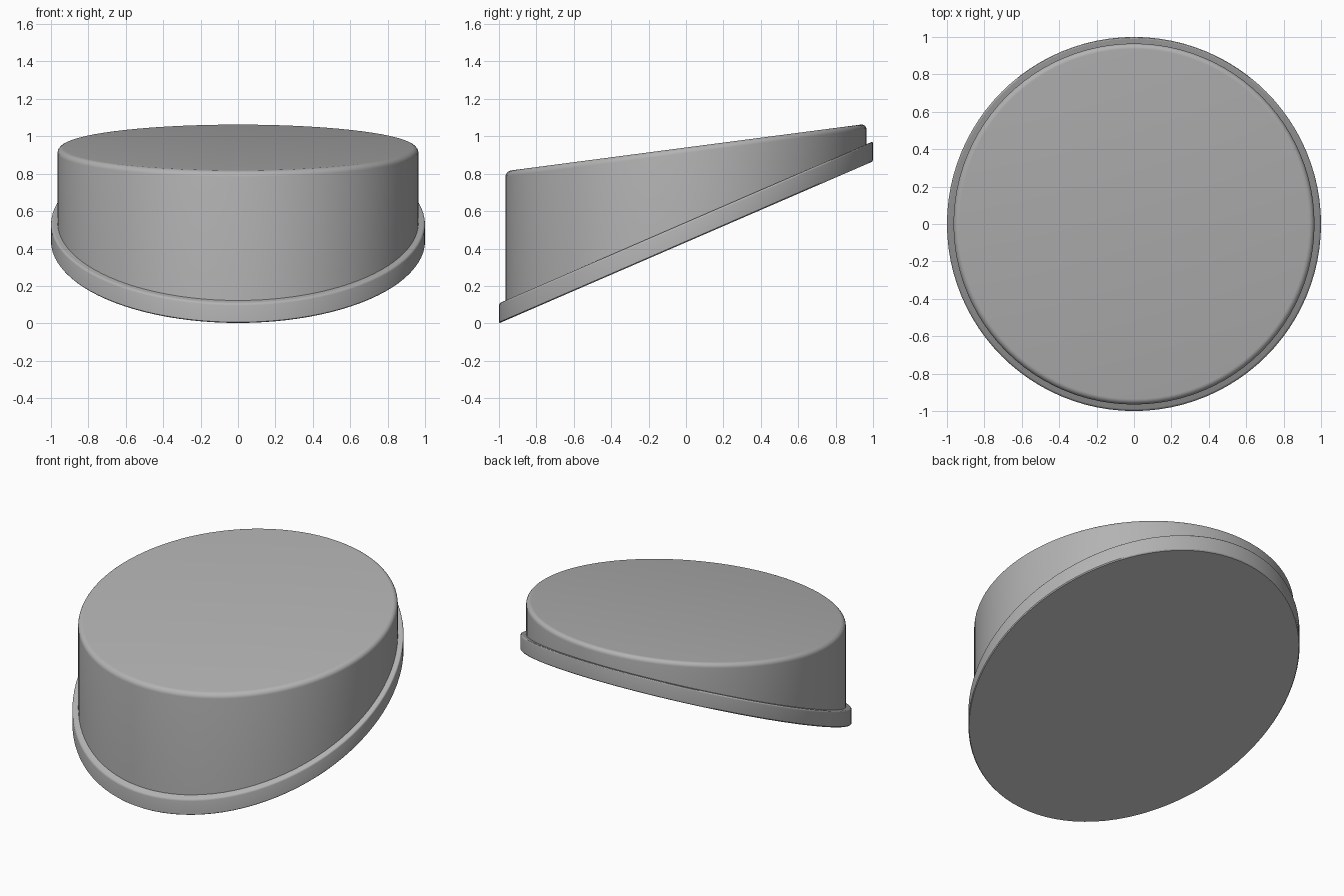
import bpy, bmesh, math

if "Cube" in bpy.data.objects:
    bpy.data.objects.remove(bpy.data.objects["Cube"])

SEGMENTS = 96

grey = bpy.data.materials.new("neutral grey")
grey.diffuse_color = (0.45, 0.45, 0.45, 1)
grey.use_nodes = True
grey.node_tree.nodes["Principled BSDF"].inputs["Base Color"].default_value = grey.diffuse_color


def sloped_drum(name, rings):
    """Closed drum; each ring is (radius, centre height, slope along y)."""
    bm = bmesh.new()
    loops = []
    for r, z, slope in rings:
        loop = []
        for i in range(SEGMENTS):
            a = 2 * math.pi * i / SEGMENTS
            x, y = r * math.cos(a), r * math.sin(a)
            loop.append(bm.verts.new((x, y, z + slope * y)))
        loops.append(loop)
    for low, high in zip(loops, loops[1:]):
        for i in range(SEGMENTS):
            j = (i + 1) % SEGMENTS
            bm.faces.new((low[i], low[j], high[j], high[i]))
    bm.faces.new(loops[0][::-1])
    bm.faces.new(loops[-1])
    mesh = bpy.data.meshes.new(name)
    bm.to_mesh(mesh)
    bm.free()
    mesh.materials.append(grey)
    obj = bpy.data.objects.new(name, mesh)
    bpy.context.collection.objects.link(obj)
    bpy.ops.object.select_all(action='DESELECT')
    obj.select_set(True)
    bpy.context.view_layer.objects.active = obj
    bpy.ops.object.shade_smooth_by_angle(angle=math.radians(30))
    return obj


def rounded_top(radius, z, slope, bevel, steps=5):
    """Rings of a quarter-round rim ending at the top plane."""
    rings = []
    for k in range(steps + 1):
        a = math.pi / 2 * k / steps
        rings.append((radius - bevel * (1 - math.cos(a)),
                      z - bevel * (1 - math.sin(a)), slope))
    return rings


BASE, TOP = 0.433, 0.131    # slopes of the underside and the top

# Tilted rim band around the bottom
sloped_drum("rim_band", [(0.995, 0.433, BASE), (1.0, 0.439, BASE)]
            + rounded_top(1.0, 0.54, BASE, 0.012, 4))

# Main body with a softly rounded top edge
sloped_drum("body", [(0.965, 0.45, BASE)]
            + rounded_top(0.965, 0.94, TOP, 0.03, 6))
